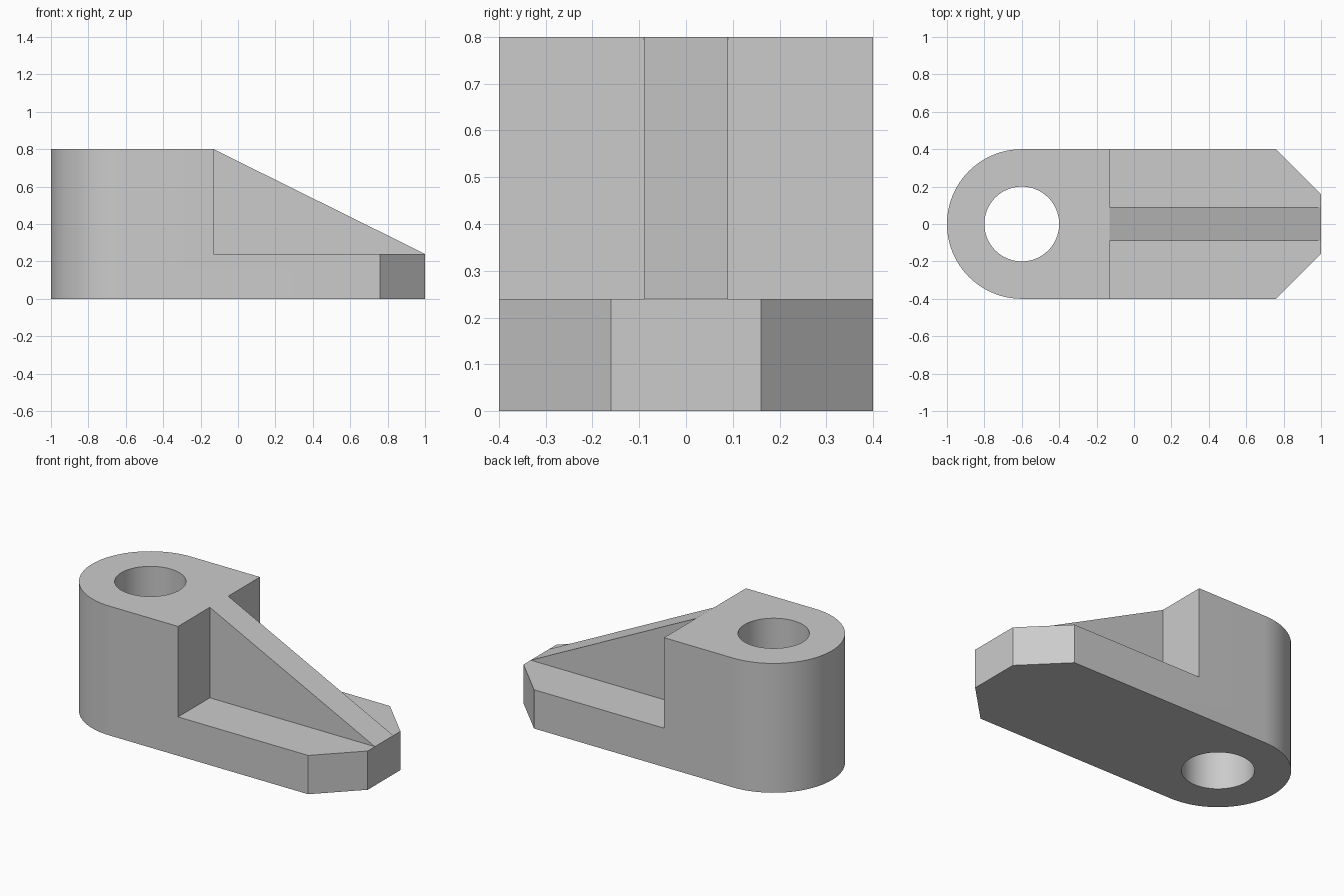
import bpy, bmesh
from math import pi, sin, cos, radians
from mathutils import Vector

if "Cube" in bpy.data.objects:
    bpy.data.objects.remove(bpy.data.objects["Cube"])


def prism(name, profile, start, depth):
    """Closed solid: extrude a 3D planar profile along depth."""
    bm = bmesh.new()
    face = bm.faces.new([bm.verts.new(Vector(p) + Vector(start)) for p in profile])
    ext = bmesh.ops.extrude_face_region(bm, geom=[face], use_keep_orig=True)
    moved = [v for v in ext["geom"] if isinstance(v, bmesh.types.BMVert)]
    bmesh.ops.translate(bm, verts=moved, vec=depth)
    bmesh.ops.recalc_face_normals(bm, faces=bm.faces)
    mesh = bpy.data.meshes.new(name)
    bm.to_mesh(mesh)
    bm.free()
    ob = bpy.data.objects.new(name, mesh)
    bpy.context.collection.objects.link(ob)
    return ob


def cut(target, cutter):
    bpy.context.view_layer.objects.active = target
    mod = target.modifiers.new("cut", "BOOLEAN")
    mod.operation = "DIFFERENCE"
    mod.solver = "EXACT"
    mod.object = cutter
    bpy.ops.object.modifier_apply(modifier=mod.name)
    bpy.data.objects.remove(cutter)


def arc(cx, r, a0, a1, n):
    return [(cx + r * cos(a0 + (a1 - a0) * i / n), r * sin(a0 + (a1 - a0) * i / n), 0)
            for i in range(n + 1)]


STEP_X, TOP, BASE, RIB = -0.13, 0.8, 0.24, 0.09

# Full-height block: round end, chamfered nose
outline = arc(-0.6, 0.4, pi / 2, 3 * pi / 2, 48) + [
    (0.76, -0.4, 0), (1, -0.16, 0), (1, 0.16, 0), (0.76, 0.4, 0)]
bracket = prism("ribbed_bracket", outline, (0, 0, 0), (0, 0, TOP))

# Sloped top of the rib
slope = (BASE - TOP) / (1 - STEP_X)
wedge = [(x, 0, TOP + slope * (x - STEP_X)) for x in (STEP_X - 0.2, 1.2)]
wedge = [(STEP_X, 0, TOP), wedge[1], (1.2, 0, 1.0), (STEP_X, 0, 1.0)]
cut(bracket, prism("slope_cutter", wedge, (0, -0.6, 0), (0, 1.2, 0)))

# Pockets either side of the rib
for side in (-1, 1):
    rect = [(STEP_X, 0, BASE), (1.2, 0, BASE), (1.2, 0, 1.1), (STEP_X, 0, 1.1)]
    cut(bracket, prism("pocket_cutter", rect, (0, side * RIB, 0), (0, side * 0.5, 0)))

# Through hole
circle = arc(-0.6, 0.2, 0, 2 * pi, 64)[:-1]
cut(bracket, prism("hole_cutter", circle, (0, 0, -0.2), (0, 0, 1.4)))

bpy.ops.object.select_all(action="DESELECT")
bracket.select_set(True)
bpy.context.view_layer.objects.active = bracket
bpy.ops.object.shade_smooth_by_angle(angle=radians(20))
